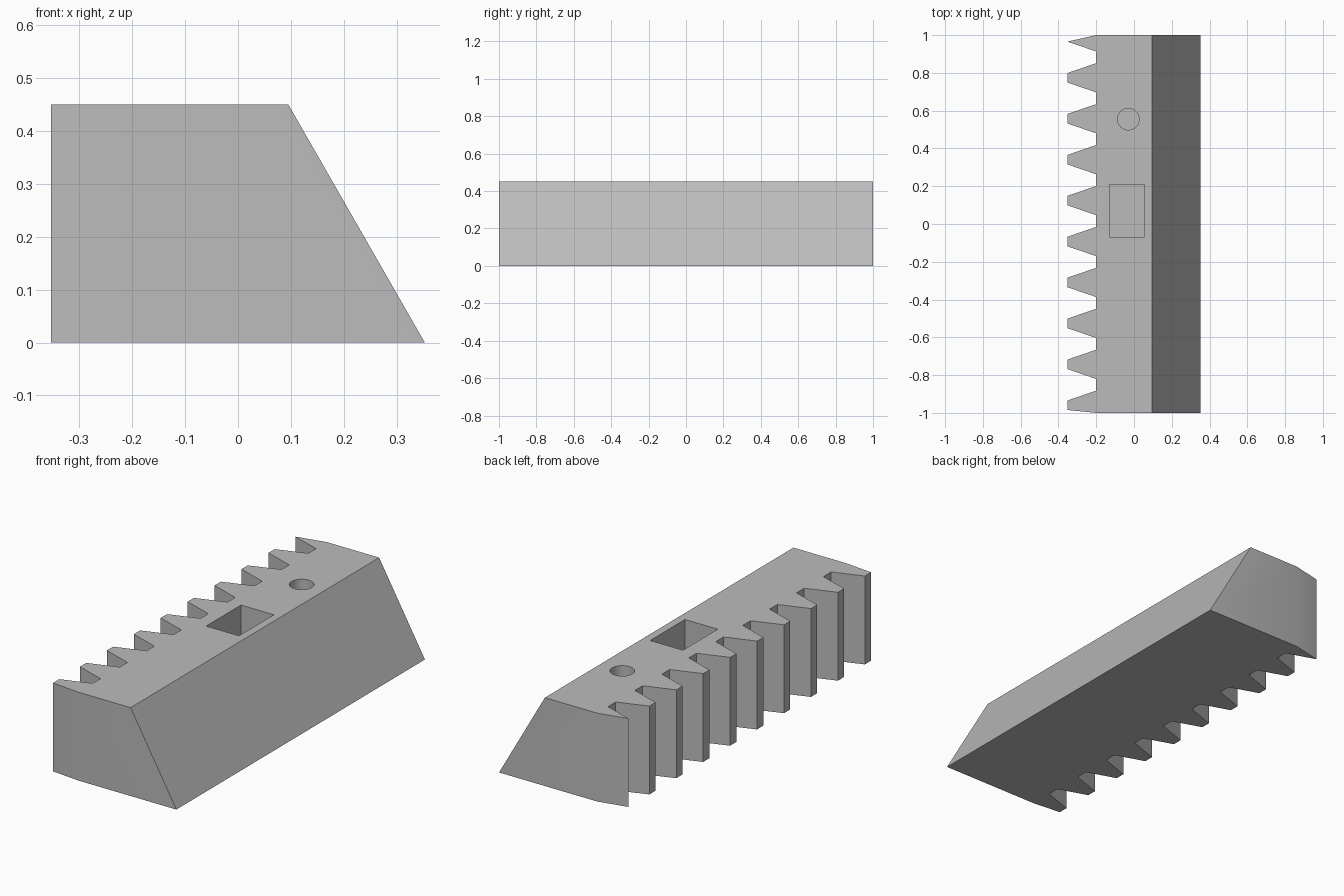
import bpy, bmesh, math

cube = bpy.data.objects.get("Cube")
if cube:
    bpy.data.objects.remove(cube, do_unlink=True)

grey = bpy.data.materials.new("plain grey")
grey.use_nodes = True
colour = (0.5, 0.5, 0.5, 1)
grey.diffuse_color = colour
grey.node_tree.nodes["Principled BSDF"].inputs["Base Color"].default_value = colour

HEIGHT, PITCH = 0.45, 0.2167
TIP, ROOT, TOP_EDGE, FOOT_EDGE = -0.353, -0.2, 0.095, 0.353
HALF_TIP, HALF_BASE = 0.025, 0.0775


def add_object(name, bm):
    bmesh.ops.recalc_face_normals(bm, faces=bm.faces)
    mesh = bpy.data.meshes.new(name)
    bm.to_mesh(mesh)
    bm.free()
    mesh.materials.append(grey)
    obj = bpy.data.objects.new(name, mesh)
    bpy.context.collection.objects.link(obj)
    return obj


def prism(name, lower, upper, z0, z1):
    """Join two matching outlines at different heights into a solid."""
    bm = bmesh.new()
    a = [bm.verts.new((x, y, z0)) for x, y in lower]
    b = [bm.verts.new((x, y, z1)) for x, y in upper]
    bm.faces.new(a)
    bm.faces.new(b)
    for i in range(len(a)):
        j = (i + 1) % len(a)
        bm.faces.new((a[i], a[j], b[j], b[i]))
    return add_object(name, bm)


# Toothed edge, with the two end teeth trimmed at the block ends
centres = [0.774 - PITCH * k for k in range(-1, 9)]
teeth = []
for c in centres:
    teeth += [(ROOT, c + HALF_BASE), (TIP, c + HALF_TIP),
              (TIP, c - HALF_TIP), (ROOT, c - HALF_BASE)]
teeth = [(ROOT, 1)] + teeth[2:-1] + [(ROOT, -1)]


def outline(right):
    return teeth + [(right, -1), (right, 1)]


# Rack body with a sloping long side
rack = prism("toothed_rack", outline(FOOT_EDGE), outline(TOP_EDGE), 0, HEIGHT)

# Blind rectangular pocket and blind round hole
pocket = [(-0.13, -0.07), (0.055, -0.07), (0.055, 0.21), (-0.13, 0.21)]
SIDES = 48
hole = [(-0.03 + 0.057 * math.cos(math.tau * i / SIDES),
         0.555 + 0.057 * math.sin(math.tau * i / SIDES)) for i in range(SIDES)]
cutters = [prism("pocket_cutter", pocket, pocket, 0.15, HEIGHT + 0.1),
           prism("hole_cutter", hole, hole, 0.15, HEIGHT + 0.1)]

bpy.ops.object.select_all(action='DESELECT')
bpy.context.view_layer.objects.active = rack
rack.select_set(True)
for cutter in cutters:
    cut = rack.modifiers.new(cutter.name, 'BOOLEAN')
    cut.object = cutter
    cut.operation = 'DIFFERENCE'
    cut.solver = 'EXACT'
    bpy.ops.object.modifier_apply(modifier=cut.name)
    bpy.data.objects.remove(cutter, do_unlink=True)

bpy.ops.object.shade_smooth_by_angle(angle=math.radians(30))
